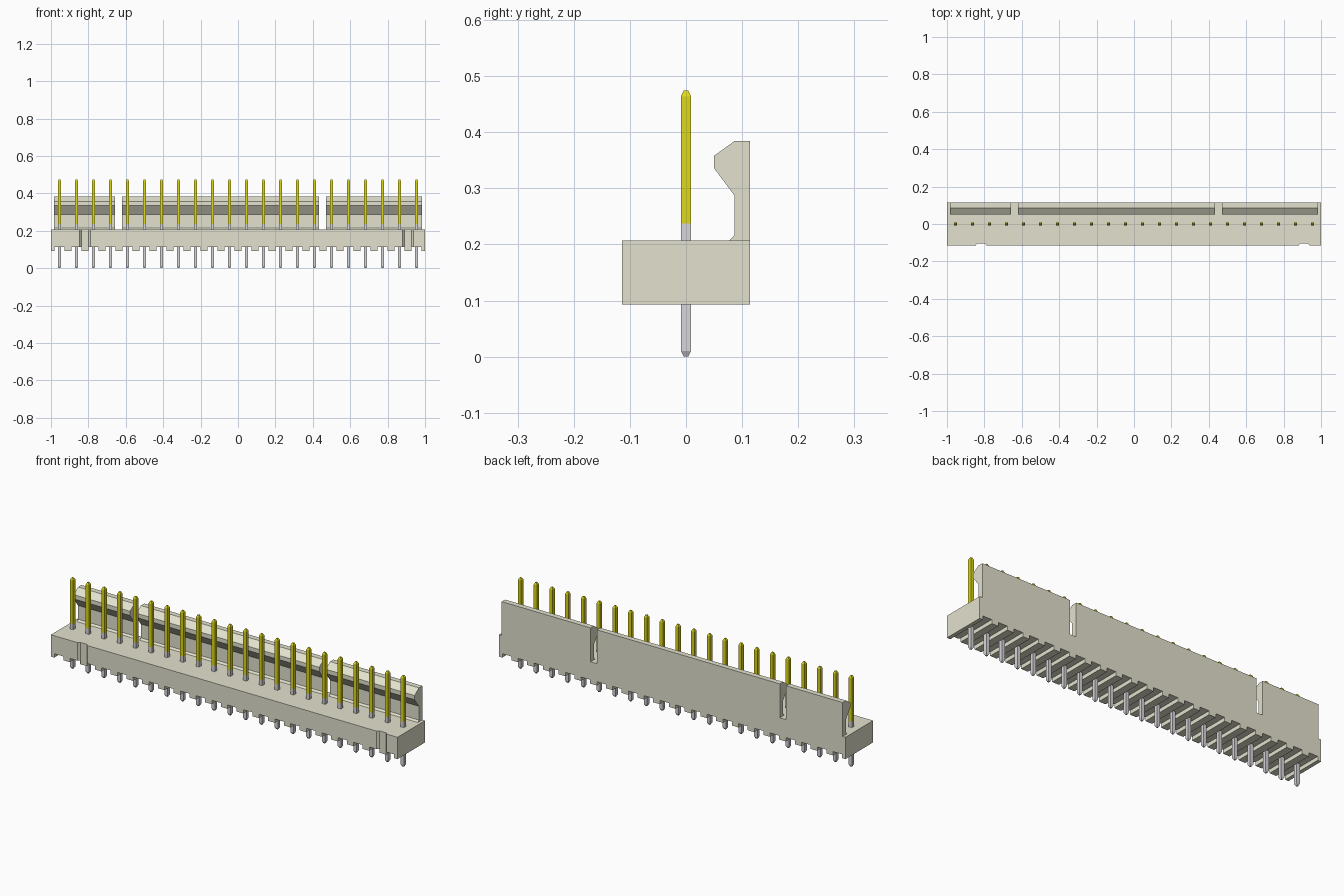
import bpy, bmesh

cube = bpy.data.objects.get("Cube")
if cube:
    bpy.data.objects.remove(cube, do_unlink=True)

PINS, PITCH = 22, 0.0909
PIN_X = [(i - (PINS - 1) / 2) * PITCH for i in range(PINS)]


def material(name, rgb):
    m = bpy.data.materials.new(name)
    m.use_nodes = True
    m.diffuse_color = (*rgb, 1)
    bsdf = next(n for n in m.node_tree.nodes if n.type == "BSDF_PRINCIPLED")
    bsdf.inputs["Base Color"].default_value = (*rgb, 1)
    return m


CREAM = material("cream plastic", (0.77, 0.76, 0.62))
GOLD = material("gold plating", (0.73, 0.69, 0.01))
TIN = material("tin plating", (0.68, 0.68, 0.70))


def new_object(name, bm, mats):
    bmesh.ops.recalc_face_normals(bm, faces=bm.faces)
    mesh = bpy.data.meshes.new(name)
    bm.to_mesh(mesh)
    bm.free()
    for m in mats:
        mesh.materials.append(m)
    obj = bpy.data.objects.new(name, mesh)
    bpy.context.collection.objects.link(obj)
    return obj


def prism(name, points, place, lo, hi, mats):
    """Extrude a 2D outline from lo to hi; place(a, b, t) maps it into space."""
    bm = bmesh.new()
    face = bm.faces.new([bm.verts.new(place(a, b, lo)) for a, b in points])
    ext = bmesh.ops.extrude_face_region(bm, geom=[face])
    verts = [v for v in ext["geom"] if isinstance(v, bmesh.types.BMVert)]
    step = [h - l for h, l in zip(place(0, 0, hi), place(0, 0, lo))]
    bmesh.ops.translate(bm, verts=verts, vec=step)
    return new_object(name, bm, mats)


# Housing: comb outline with a groove under every pin
Z0, ZG, Z1 = 0.093, 0.113, 0.207
outline = [(1, Z1), (-1, Z1), (-1, Z0)]
for x in PIN_X:
    outline += [(x - 0.026, Z0), (x - 0.026, ZG), (x + 0.026, ZG), (x + 0.026, Z0)]
outline.append((1, Z0))
housing = prism("housing", outline, lambda a, b, t: (a, t, b), -0.114, 0.114, [CREAM])

# Two shallow tapered keying notches in the front face
for cx in (-0.818, 0.909):
    plan = [(cx - 0.036, -0.122), (cx + 0.036, -0.122),
            (cx + 0.019, -0.104), (cx - 0.019, -0.104)]
    cutter = prism("notch_cutter", plan, lambda a, b, t: (a, b, t), 0.05, 0.25, [CREAM])
    cutter.hide_render = True
    mod = housing.modifiers.new("notch", "BOOLEAN")
    mod.operation, mod.solver, mod.object = "DIFFERENCE", "EXACT", cutter
    bpy.context.view_layer.objects.active = housing
    bpy.ops.object.modifier_apply(modifier=mod.name)
    bpy.data.objects.remove(cutter, do_unlink=True)

# Hooked latch wall in three sections along the back
hook = [(0.114, Z1), (0.114, 0.384), (0.086, 0.384), (0.050, 0.358),
        (0.050, 0.336), (0.086, 0.288), (0.086, 0.216), (0.077, Z1)]
for name, lo, hi in (("latch_right", -0.984, -0.658),
                     ("latch_middle", -0.621, 0.434),
                     ("latch_left", 0.471, 0.984)):
    prism(name, hook, lambda a, b, t: (t, a, b), lo, hi, [CREAM])

# Pin: square rings from bottom tip to top tip, gold above the middle
R, TIP = 0.009, 0.004
bm = bmesh.new()
rings = []
for z, r in ((0, TIP), (0.01, R), (0.237, R), (0.464, R), (0.474, TIP)):
    rings.append([bm.verts.new((sx * r, sy * r, z))
                  for sx, sy in ((-1, -1), (1, -1), (1, 1), (-1, 1))])
for low, high in zip(rings, rings[1:]):
    for i in range(4):
        j = (i + 1) % 4
        bm.faces.new((low[i], low[j], high[j], high[i]))
bm.faces.new(rings[0])
bm.faces.new(rings[-1])
for f in bm.faces:
    f.material_index = 1 if f.calc_center_median().z > 0.237 else 0
pin = new_object("pin_1", bm, [TIN, GOLD])

# Row of pins sharing one mesh
pin.location.x = PIN_X[0]
for i, x in enumerate(PIN_X[1:], 2):
    copy = bpy.data.objects.new(f"pin_{i}", pin.data)
    copy.location.x = x
    bpy.context.collection.objects.link(copy)
